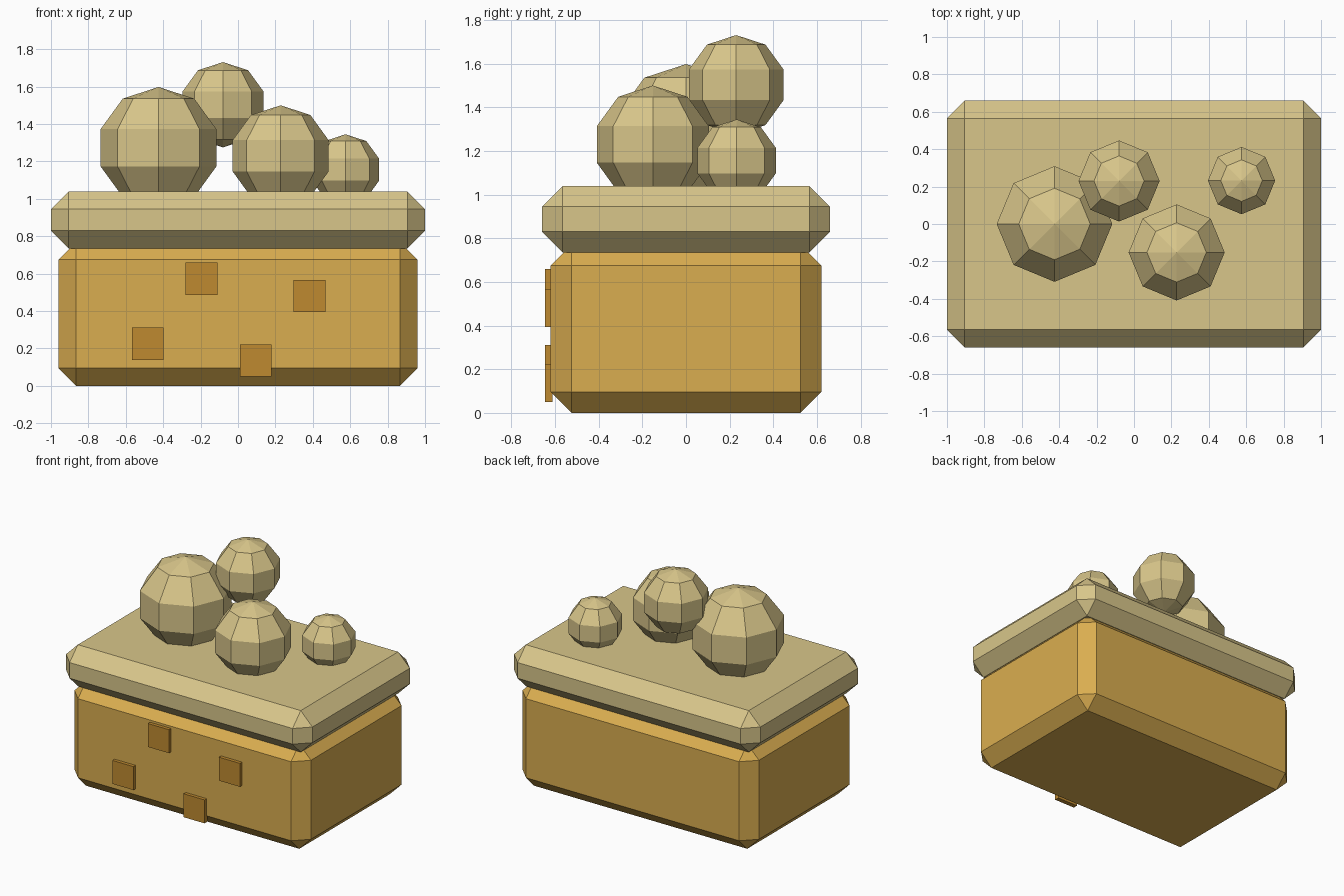
import bpy
import bmesh

cube = bpy.data.objects.get("Cube")
if cube:
    bpy.data.objects.remove(cube, do_unlink=True)


def material(name, rgb):
    mat = bpy.data.materials.new(name)
    mat.use_nodes = True
    mat.diffuse_color = (*rgb, 1)
    mat.node_tree.nodes["Principled BSDF"].inputs["Base Color"].default_value = (*rgb, 1)
    return mat


sand = material("pale sand", (0.69, 0.565, 0.255))
gold = material("golden ochre", (0.70, 0.42, 0.08))
brown = material("ochre brown", (0.52, 0.255, 0.03))


def add_object(name, bm, mat, location):
    mesh = bpy.data.meshes.new(name)
    bm.to_mesh(mesh)
    bm.free()
    mesh.materials.append(mat)
    obj = bpy.data.objects.new(name, mesh)
    obj.location = location
    bpy.context.collection.objects.link(obj)
    return obj


def box(name, mat, size, location, chamfer=0):
    bm = bmesh.new()
    bmesh.ops.create_cube(bm, size=1)
    bmesh.ops.scale(bm, vec=size, verts=bm.verts)
    if chamfer:
        bmesh.ops.bevel(bm, geom=bm.edges[:], offset=chamfer, segments=1,
                        affect='EDGES', profile=0.5)
    return add_object(name, bm, mat, location)


def ball(name, mat, radius, location):
    bm = bmesh.new()
    bmesh.ops.create_uvsphere(bm, u_segments=8, v_segments=5, radius=radius)
    return add_object(name, bm, mat, location)


# Chamfered block and overhanging slab
box("base_block", gold, (1.92, 1.24, 0.77), (0, 0, 0.385), 0.095)
box("top_slab", sand, (2.0, 1.32, 0.305), (0, 0, 0.8875), 0.095)

# Square patches on the front
for i, (x, z) in enumerate([(-0.195, 0.573), (0.382, 0.48), (-0.482, 0.225), (0.095, 0.135)]):
    box(f"front_patch_{i + 1}", brown, (0.17, 0.034, 0.172), (x, -0.628, z))

# Faceted balls on the slab
ball("large_ball", sand, 0.325, (-0.425, 0, 1.273))
ball("high_ball", sand, 0.228, (-0.08, 0.23, 1.503))
ball("medium_ball", sand, 0.27, (0.228, -0.152, 1.23))
ball("small_ball", sand, 0.189, (0.575, 0.232, 1.156))
